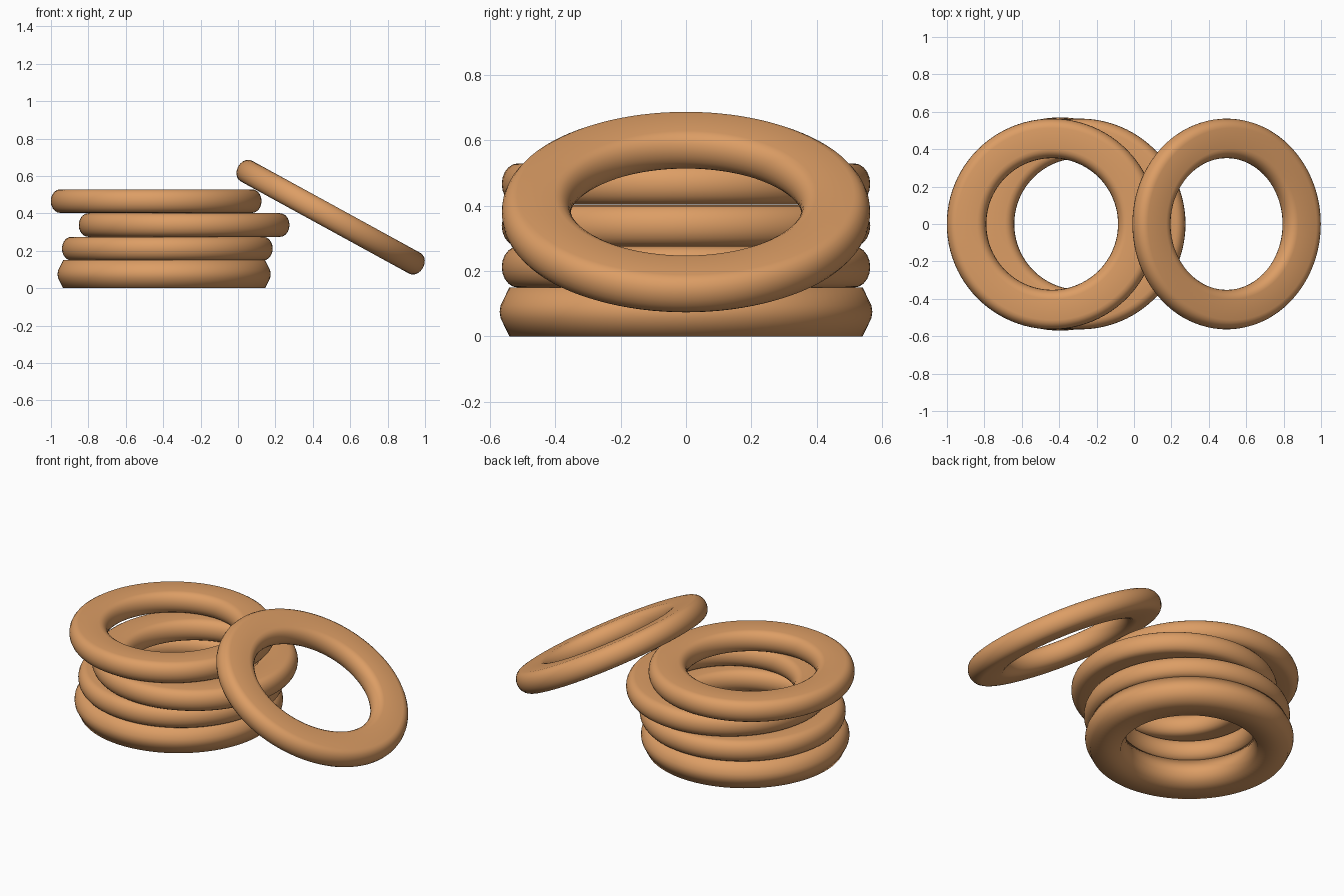
import bpy, bmesh, math

if "Cube" in bpy.data.objects:
    bpy.data.objects.remove(bpy.data.objects["Cube"])

TAN = bpy.data.materials.new("warm_tan")
TAN.diffuse_color = (0.72, 0.34, 0.13, 1)
TAN.use_nodes = True
TAN.node_tree.nodes["Principled BSDF"].inputs["Base Color"].default_value = TAN.diffuse_color

SEGMENTS = 96


def rounded_profile(inner, outer, half_h, corner, steps=5):
    """Closed (radius, z) cross-section: a flat bar with rounded rims."""
    pts = []
    for side, quadrants in ((1, (-90, 90)), (-1, (90, 270))):
        cx = outer - corner if side == 1 else inner + corner
        a0, a1 = quadrants
        for i in range(2 * steps + 1):
            a = math.radians(a0 + (a1 - a0) * i / (2 * steps))
            pts.append((cx + corner * math.cos(a), half_h * math.sin(a)))
    return pts


def ring(name, profile, location, tilt=0.0):
    """Sweep a cross-section around the z axis."""
    bm = bmesh.new()
    loops = []
    for s in range(SEGMENTS):
        a = 2 * math.pi * s / SEGMENTS
        loops.append([bm.verts.new((r * math.cos(a), r * math.sin(a), z))
                      for r, z in profile])
    n = len(profile)
    for s in range(SEGMENTS):
        p, q = loops[s], loops[(s + 1) % SEGMENTS]
        for i in range(n):
            j = (i + 1) % n
            bm.faces.new((p[i], q[i], q[j], p[j]))
    bmesh.ops.recalc_face_normals(bm, faces=bm.faces)
    for f in bm.faces:
        f.smooth = True
    mesh = bpy.data.meshes.new(name)
    bm.to_mesh(mesh)
    bm.free()
    mesh.materials.append(TAN)
    obj = bpy.data.objects.new(name, mesh)
    obj.location = location
    obj.rotation_euler = (0, tilt, 0)
    bpy.context.collection.objects.link(obj)
    return obj


# Bottom ring: thicker, with bevelled rims
base = [(0.54, -0.075), (0.567, -0.02), (0.57, 0.0), (0.567, 0.02), (0.54, 0.075),
        (0.375, 0.075), (0.348, 0.02), (0.345, 0.0), (0.348, -0.02), (0.375, -0.075)]
ring("bottom_ring", base, (-0.395, 0, 0.075))

# Stacked rings, each shifted sideways
body = rounded_profile(0.352, 0.5635, 0.063, 0.05)
for name, x, z in (("lower_middle_ring", -0.378, 0.212),
                   ("upper_middle_ring", -0.288, 0.338),
                   ("top_ring", -0.4375, 0.466)):
    ring(name, body, (x, 0, z))

# Ring leaning against the stack
ring("leaning_ring", body, (0.495, 0, 0.38), math.radians(28.7))
